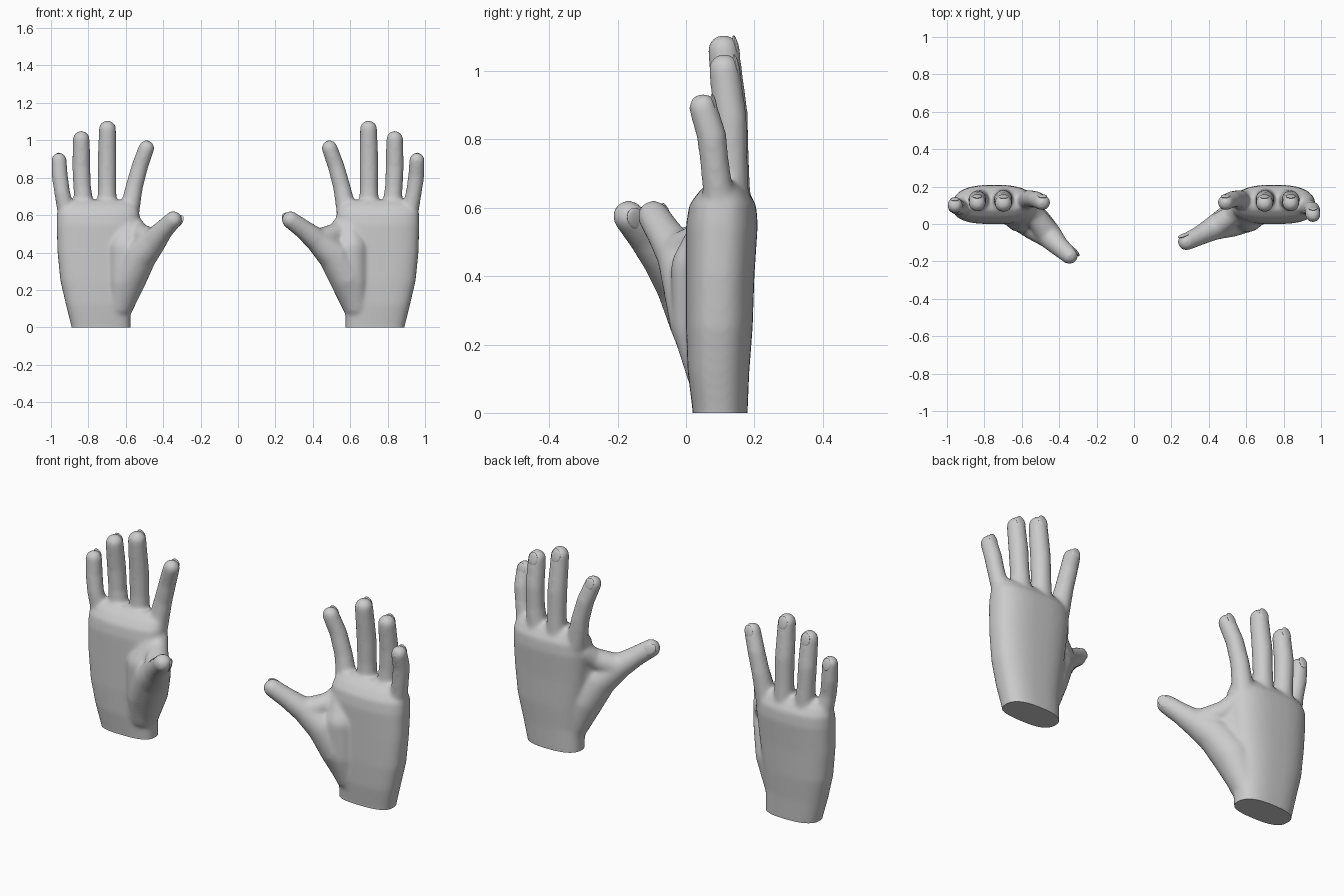
import bpy, bmesh, math
from mathutils import Vector, Matrix

if "Cube" in bpy.data.objects:
    bpy.data.objects.remove(bpy.data.objects["Cube"])

skin = bpy.data.materials.new("grey_skin")
skin.diffuse_color = (0.6, 0.6, 0.6, 1)
skin.use_nodes = True
skin.node_tree.nodes["Principled BSDF"].inputs["Base Color"].default_value = skin.diffuse_color


def chain(bm, pts):
    """Tapered rounded limb: closely spaced balls along a path of (x, y, z, radius)."""
    for a, b in zip(pts, pts[1:]):
        a, b = Vector(a), Vector(b)
        n = max(4, int((b - a).length / 0.012))
        for i in range(n + 1):
            p = a.lerp(b, i / n)
            bmesh.ops.create_icosphere(bm, subdivisions=3, radius=p[3],
                                       matrix=Matrix.Translation(p.xyz))


def palm(bm, s):
    """Wrist and palm as stacked rounded sections: z, inner x, outer x, front y, back y."""
    rows = [(-.05, .575, .885, .02, .175), (0, .575, .89, .02, .18), (.12, .575, .92, .005, .185),
            (.25, .56, .95, 0, .195), (.40, .54, .965, 0, .20), (.55, .525, .97, 0, .21),
            (.61, .527, .968, .01, .205), (.65, .54, .955, .04, .18), (.68, .57, .93, .075, .15)]
    n, rings = 40, []
    for z, x0, x1, y0, y1 in rows:
        ring = []
        for i in range(n):
            t = 2 * math.pi * i / n
            c, d = math.cos(t), math.sin(t)
            e = 0.9 if d > 0 else 0.65        # domed back, flatter palm side
            x = (x0 + x1) / 2 + (x1 - x0) / 2 * math.copysign(abs(c) ** 0.75, c)
            mid = y0 + (y1 - y0) * 0.5
            y = mid + (y1 - y0) / 2 * math.copysign(abs(d) ** e, d)
            ring.append(bm.verts.new((s * x, y, z)))
        rings.append(ring)
    for r0, r1 in zip(rings, rings[1:]):
        for i in range(n):
            j = (i + 1) % n
            bm.faces.new((r0[i], r0[j], r1[j], r1[i]))
    bm.faces.new(rings[0][::-1])
    bm.faces.new(rings[-1])
    bmesh.ops.recalc_face_normals(bm, faces=bm.faces)


def nail(bm, centre, normal, axis, size):
    """Thin rounded nail plate lying on a fingertip."""
    n, a = Vector(normal).normalized(), Vector(axis).normalized()
    a = (a - n * a.dot(n)).normalized()
    w = n.cross(a)
    m = Matrix((w, a, n)).transposed().to_4x4()
    m = Matrix.Translation(centre) @ m @ Matrix.Diagonal((size * .72, size, size * .22, 1))
    bmesh.ops.create_uvsphere(bm, u_segments=20, v_segments=10, radius=1, matrix=m)


def finish(name, mesh):
    ob = bpy.data.objects.new(name, mesh)
    bpy.context.collection.objects.link(ob)
    mesh.materials.clear()
    mesh.materials.append(skin)
    return ob


def smooth(ob):
    bpy.ops.object.select_all(action='DESELECT')
    ob.select_set(True)
    bpy.context.view_layer.objects.active = ob
    bpy.ops.object.shade_smooth_by_angle(angle=math.radians(50))


def hand(name, s, little, thumb, thumb_nail):
    fingers = [
        [(.585, .125, .60, .056), (.555, .135, .75, .047), (.525, .132, .86, .045), (.490, .115, .958, .043)],
        [(.700, .135, .60, .056), (.700, .135, .75, .050), (.700, .130, .88, .051), (.698, .110, 1.06, .047)],
        [(.820, .130, .60, .056), (.833, .132, .75, .048), (.838, .130, .86, .049), (.838, .112, 1.005, .046)],
        little]
    bm = bmesh.new()
    palm(bm, s)
    limbs = fingers + [
        thumb,
        [(.635, .075, .12, .075), (.61, .05, .25, .09), (.605, .05, .42, .095), (.59, .08, .53, .07)],  # thumb pad
        [(.565, .10, .55, .055), (.53, .05, .505, .055), thumb[-3]],                                   # thumb web
    ]
    for limb in limbs:
        chain(bm, [(s * x, y, z, r) for x, y, z, r in limb])
    raw = bpy.data.meshes.new(name + "_raw")
    bm.to_mesh(raw)
    bm.free()

    # fuse the parts into one skin and relax it
    tmp = finish(name + "_tmp", raw)
    rm = tmp.modifiers.new("fuse", 'REMESH')
    rm.mode, rm.voxel_size = 'VOXEL', 0.009
    sm = tmp.modifiers.new("relax", 'SMOOTH')
    sm.factor, sm.iterations = 0.5, 14
    dg = bpy.context.evaluated_depsgraph_get()
    mesh = bpy.data.meshes.new_from_object(tmp.evaluated_get(dg))
    bpy.data.objects.remove(tmp)

    # flat cut at the wrist
    bm = bmesh.new()
    bm.from_mesh(mesh)
    cut = bmesh.ops.bisect_plane(bm, geom=bm.verts[:] + bm.edges[:] + bm.faces[:],
                                 plane_co=(0, 0, 0), plane_no=(0, 0, -1), clear_outer=True)
    bmesh.ops.contextual_create(bm, geom=[e for e in cut['geom_cut'] if isinstance(e, bmesh.types.BMEdge)])
    bm.to_mesh(mesh)
    bm.free()
    smooth(finish(name, mesh))

    # nails
    bm = bmesh.new()
    for f in fingers:
        a, b = Vector(f[-2]), Vector(f[-1])
        axis = (b - a).xyz
        axis.x *= s
        nail(bm, Vector((s * b.x, b.y + b.w * .78, b.z + .008)), (0, 1, .22), axis, b.w * .8)
    a, b = Vector(thumb[-2]), Vector(thumb[-1])
    axis = (b - a).xyz
    axis.x *= s
    n = Vector(thumb_nail).normalized()
    nail(bm, Vector((s * b.x, b.y, b.z)) + n * b.w * .8, n, axis, b.w * .85)
    mesh = bpy.data.meshes.new(name + "_nails")
    bm.to_mesh(mesh)
    bm.free()
    smooth(finish(name + "_nails", mesh))


# hand on the -x side, thumb reaching well forward
hand("left_hand", -1,
     [(.915, .10, .60, .048), (.940, .09, .72, .043), (.953, .097, .81, .044), (.957, .10, .893, .042)],
     [(.64, .09, .08, .065), (.585, .05, .27, .10), (.525, .0, .38, .09), (.455, -.06, .455, .07),
      (.405, -.115, .515, .055), (.345, -.168, .575, .047)],
     (.75, .6, -.2))
# hand on the +x side, thumb spread sideways
hand("right_hand", 1,
     [(.915, .10, .60, .048), (.940, .085, .72, .043), (.953, .075, .81, .044), (.957, .050, .893, .042)],
     [(.64, .09, .08, .065), (.585, .05, .27, .10), (.52, .02, .38, .09), (.43, -.02, .46, .066),
      (.355, -.06, .52, .053), (.28, -.095, .575, .047)],
     (-.3, .95, .2))
